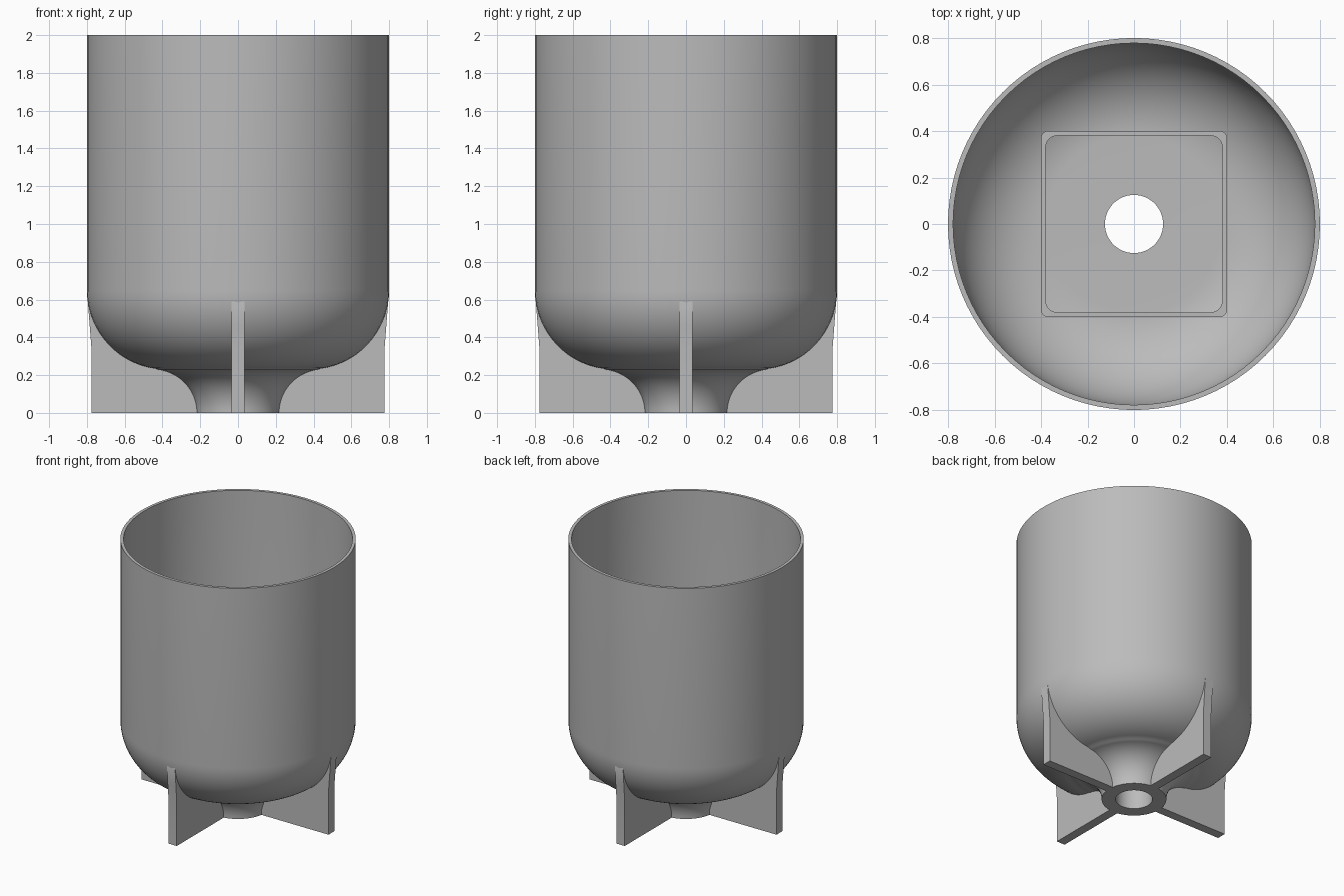
import bpy, bmesh
from math import sin, cos, pi, hypot, sqrt

cube = bpy.data.objects.get("Cube")
if cube:
    bpy.data.objects.remove(cube, do_unlink=True)

grey = bpy.data.materials.new("plain grey")
grey.use_nodes = True
colour = (0.5, 0.5, 0.5, 1)
grey.diffuse_color = colour
grey.node_tree.nodes["Principled BSDF"].inputs["Base Color"].default_value = colour

R, HEIGHT, WALL = 0.8, 2.0, 0.022      # vessel radius, height, wall thickness
BEND, BEND_Z = 0.42, 0.65              # lower rounding radius and centre height
FLAT = R - BEND                        # radius of the flat floor
HOLE = 0.125


def arc(cx, cz, r, a0, a1, n):
    return [(cx + r * cos(a0 + (a1 - a0) * i / n),
             cz + r * sin(a0 + (a1 - a0) * i / n)) for i in range(n + 1)]


def finish(bm, name):
    bmesh.ops.recalc_face_normals(bm, faces=bm.faces)
    mesh = bpy.data.meshes.new(name)
    bm.to_mesh(mesh)
    bm.free()
    mesh.materials.append(grey)
    obj = bpy.data.objects.new(name, mesh)
    bpy.context.collection.objects.link(obj)
    bpy.ops.object.select_all(action='DESELECT')
    obj.select_set(True)
    bpy.context.view_layer.objects.active = obj
    bpy.ops.object.shade_smooth_by_angle(angle=pi / 6)
    return obj


def bridge(bm, a, b):
    for i in range(len(a)):
        j = (i + 1) % len(a)
        bm.faces.new((a[i], a[j], b[j], b[i]))


# Vessel: neck flare, rounded bowl, straight wall, inner skin, drain hole
flare = arc(0.45, 0, 0.23, pi, pi / 2 + 0.12, 14)
bowl = arc(FLAT, BEND_Z, BEND, -pi / 2 + 0.12, 0, 20)
inner = arc(FLAT, BEND_Z, BEND - WALL, 0, -pi / 2, 20)
profile = (flare + bowl + [(R, HEIGHT), (R - WALL, HEIGHT)] + inner
           + [(HOLE, BEND_Z - BEND + WALL), (HOLE, 0)])
bm = bmesh.new()
SEG = 96
rings = [[bm.verts.new((r * cos(2 * pi * i / SEG), r * sin(2 * pi * i / SEG), z))
          for i in range(SEG)] for r, z in profile]
for k, ring in enumerate(rings):
    bridge(bm, ring, rings[(k + 1) % len(rings)])
finish(bm, "vessel")

# Four fin feet, whose inner edge is buried in the vessel wall
THICK = 0.034
sink = 0.01
edge = (arc(0.45, 0, 0.24, pi, pi / 2 + 0.12, 10)
        + arc(FLAT, BEND_Z, BEND - sink, -pi / 2 + 0.12, -0.1, 16))
outline = edge + [(0.795, 0.59), (0.785, 0.46), (0.775, 0.33), (0.775, 0)]
for n, side in enumerate(("left", "back", "right", "front")):
    c, s = cos(n * pi / 2), sin(n * pi / 2)
    bm = bmesh.new()
    sides = [[bm.verts.new((r * c - t * s, r * s + t * c, z)) for r, z in outline]
             for t in (-THICK, THICK)]
    bridge(bm, *sides)
    for loop in sides:
        bm.faces.new(loop)
    finish(bm, side + "_fin_foot")


# Low square frame standing on the inner floor
def rounded_square(half, r, n=6, steps=10):
    pts = []
    k = half - r
    for q in range(4):
        c, s = cos(q * pi / 2), sin(q * pi / 2)
        local = [(half, -k + 2 * k * i / steps) for i in range(steps)]
        local += arc(k, k, r, 0, pi / 2, n)[:-1]
        pts += [(x * c - y * s, x * s + y * c) for x, y in local]
    return pts


def wall_middle(x, y):
    out = max(0, hypot(x, y) - FLAT)
    return BEND_Z - sqrt((BEND - WALL / 2) ** 2 - out ** 2)


bm = bmesh.new()
loops = []
for pts, top in ((rounded_square(0.4, 0.03), False), (rounded_square(0.4, 0.03), True),
                 (rounded_square(0.38, 0.05), True), (rounded_square(0.38, 0.05), False)):
    loops.append([bm.verts.new((x, y, 0.33 if top else wall_middle(x, y))) for x, y in pts])
for k in range(4):
    bridge(bm, loops[k], loops[(k + 1) % 4])
finish(bm, "floor_frame")
